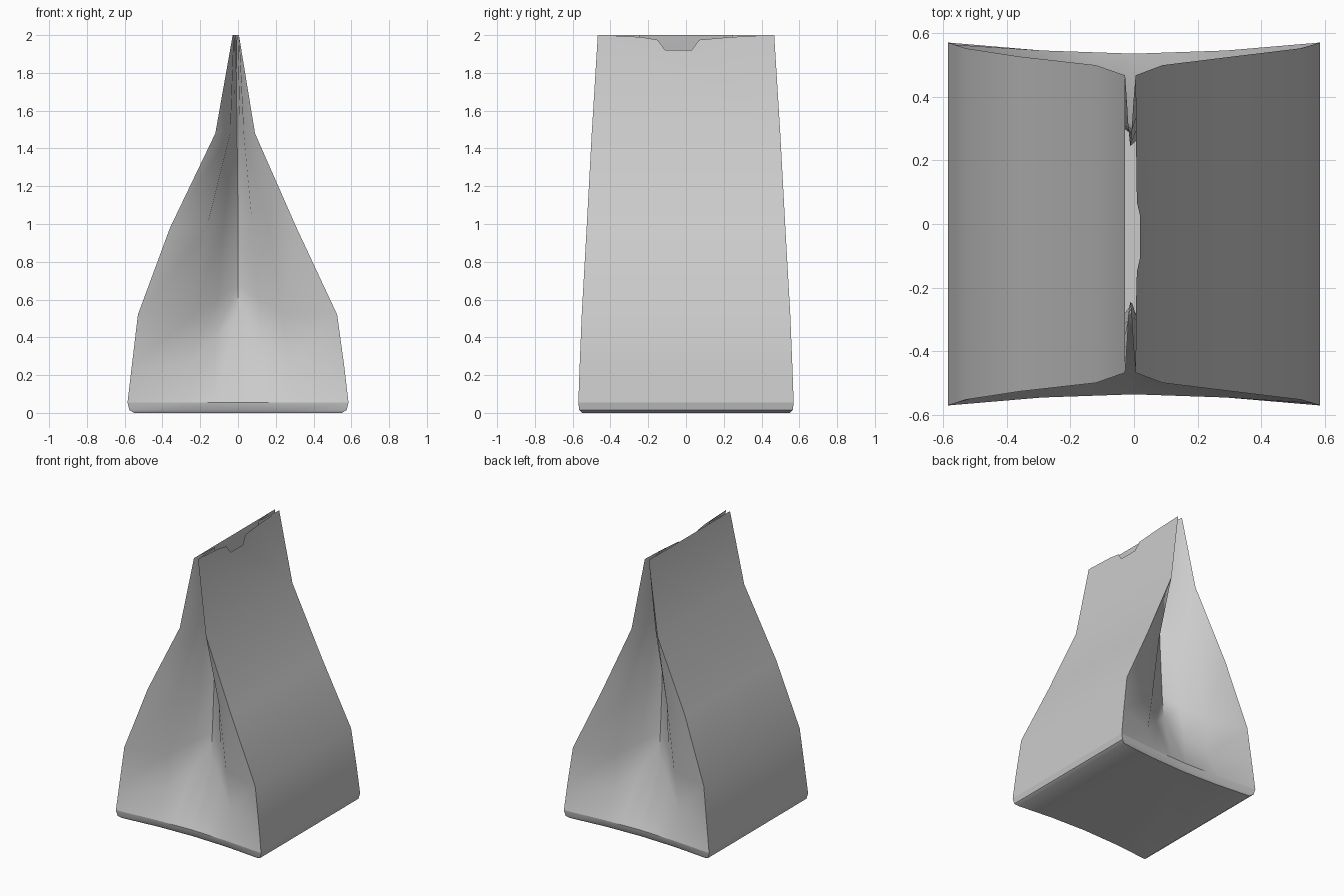
import bpy, bmesh

if "Cube" in bpy.data.objects:
    bpy.data.objects.remove(bpy.data.objects["Cube"])

# Bag levels: (z, right edge x, left edge x, half depth)
EDGE = [(0.0, 0.55, -0.55, 0.55), (0.015, 0.575, -0.575, 0.565), (0.055, 0.585, -0.585, 0.57),
        (0.25, 0.562, -0.562, 0.563), (0.52, 0.525, -0.53, 0.552), (0.98, 0.31, -0.36, 0.526),
        (1.48, 0.09, -0.12, 0.499), (2.0, 0.005, -0.028, 0.467)]
# Gusset outer crease per level: (half x, depth y, z)
CREASE = [(0.28, 0.525, 0.0), (0.287, 0.537, 0.015), (0.29, 0.545, 0.055), (0.265, 0.46, 0.25),
          (0.235, 0.472, 0.52), (0.165, 0.455, 0.98), (0.035, 0.41, 1.48), (0.01, 0.38, 2.0)]
# Gusset inner fold per level: (centre x, depth y, z)
FOLD = [(0, 0.515, 0.0), (0, 0.527, 0.015), (0, 0.535, 0.055), (0, 0.31, 0.52),
        (0, 0.295, 0.68), (0, 0.275, 1.03), (-0.005, 0.25, 1.5), (-0.012, 0.245, 2.0)]


def make_object(name, faces):
    """Weld a list of polygons (point lists) into one smooth-shaded mesh."""
    bm = bmesh.new()
    for pts in faces:
        bm.faces.new([bm.verts.new(p) for p in pts])
    bmesh.ops.remove_doubles(bm, verts=bm.verts, dist=0.0005)
    me = bpy.data.meshes.new(name)
    bm.to_mesh(me)
    bm.free()
    ob = bpy.data.objects.new(name, me)
    bpy.context.collection.objects.link(ob)
    bpy.ops.object.select_all(action='DESELECT')
    ob.select_set(True)
    bpy.context.view_layer.objects.active = ob
    bpy.ops.object.shade_smooth_by_angle(angle=0.6)
    return ob


def gusset_row(i, s):
    """Points across one level of a gusset, from left edge to right edge; s = -1 front, 1 back."""
    z, xr, xl, yw = EDGE[i]
    cx, cy, cz = CREASE[i]
    fx, fy, fz = FOLD[i]

    def inner(side, t, bend):
        u = t * bend
        return (fx + side * cx * t, s * (fy + (cy - fy) * u), fz + (cz - fz) * t)
    # straight on the bottom flap, rounded fold above it
    bend = 1.0 if i < 4 else 0.75
    return [(xl, s * yw, z), inner(-1, 1, 1), inner(-1, 0.45, bend), inner(0, 0, 1),
            inner(1, 0.45, bend), inner(1, 1, 1), (xr, s * yw, z)]


def order(quad, flip):
    return quad[::-1] if flip else quad


# Front and back folded gussets
for name, s in (("front_gusset", -1), ("back_gusset", 1)):
    faces = []
    for i in range(2, len(EDGE) - 1):
        a, b = gusset_row(i, s), gusset_row(i + 1, s)
        for k in range(6):
            faces.append(order([a[k], a[k + 1], b[k + 1], b[k]], s > 0))
    make_object(name, faces)

# Left and right wide panels; the right one has a thumb notch in its top edge
NOTCH = [(0.24, 1.99), (0.07, 1.975), (0.03, 1.92), (-0.11, 1.92), (-0.15, 1.975), (-0.24, 1.99)]
for name, col in (("right_panel", 1), ("left_panel", 2)):
    faces = []
    for i in range(2, len(EDGE) - 1):
        a, b = EDGE[i], EDGE[i + 1]
        pts = [(a[col], -a[3], a[0]), (a[col], a[3], a[0]), (b[col], b[3], b[0])]
        if i == len(EDGE) - 2 and col == 1:
            for y, z in NOTCH:
                t = (z - a[0]) / (b[0] - a[0])
                pts.append((a[col] + (b[col] - a[col]) * t, y, z))
        pts.append((b[col], -b[3], b[0]))
        faces.append(order(pts, col == 2))
    make_object(name, faces)

# Base with rounded lower rim
rings = [gusset_row(i, -1) + gusset_row(i, 1)[::-1] for i in range(3)]
faces = [rings[0][::-1]]
n = len(rings[0])
for a, b in zip(rings, rings[1:]):
    for k in range(n):
        j = (k + 1) % n
        faces.append([a[k], a[j], b[j], b[k]])
make_object("base", faces)
